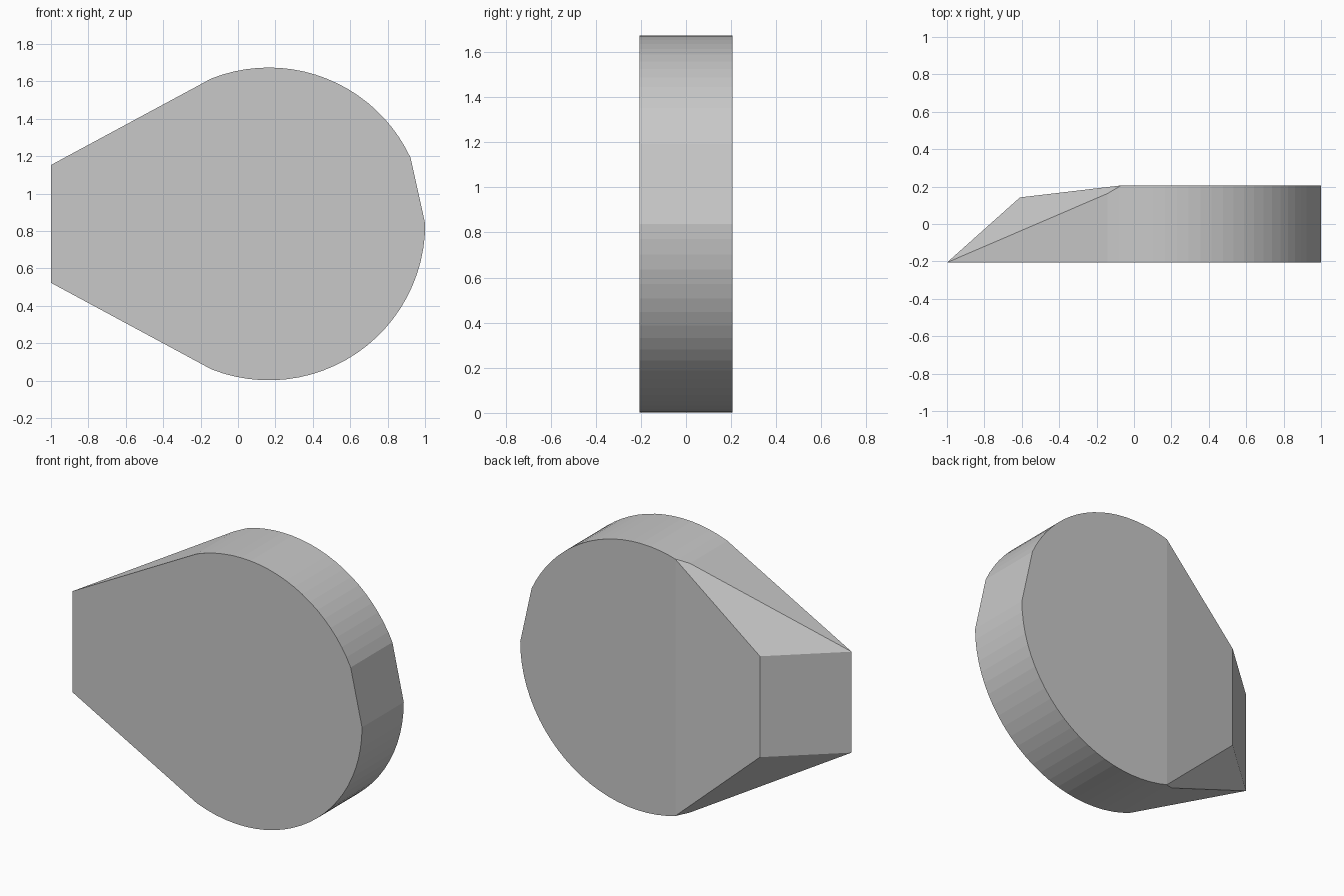
import bpy, bmesh
from math import radians, sin, cos
from mathutils import Vector

cube = bpy.data.objects.get("Cube")
if cube:
    bpy.data.objects.remove(cube)

# Main dimensions
CX, CZ, R = 0.165, 0.838, 0.836     # round head
HALF_T = 0.206                      # half thickness
TIP_Z = 0.315                       # half height of the blunt tip


def arc(start, end, steps):
    """Points along the round head, angles in degrees."""
    angles = [radians(start + (end - start) * i / steps) for i in range(steps + 1)]
    return [(CX + R * cos(a), CZ + R * sin(a)) for a in angles]


# Outline: tip, lower arc, flat chord on the side, upper arc
outline = [(-1, CZ + TIP_Z), (-1, CZ - TIP_Z)]
outline += arc(-111.5, 0, 24) + arc(25, 111.5, 20)

bm = bmesh.new()
front = bm.faces.new([bm.verts.new((x, -HALF_T, z)) for x, z in outline])
extruded = bmesh.ops.extrude_face_region(bm, geom=[front], use_keep_orig=True)
back_verts = [g for g in extruded["geom"] if isinstance(g, bmesh.types.BMVert)]
bmesh.ops.translate(bm, verts=back_verts, vec=(0, 2 * HALF_T, 0))
bmesh.ops.recalc_face_normals(bm, faces=bm.faces)


def slice_off(a, b, c):
    """Cut along the plane through three points, keep the head side, cap the cut."""
    a, b, c = Vector(a), Vector(b), Vector(c)
    normal = (b - a).cross(c - a).normalized()
    if normal.dot(Vector((CX, 0, CZ)) - a) > 0:
        normal.negate()
    cut = bmesh.ops.bisect_plane(
        bm, geom=bm.verts[:] + bm.edges[:] + bm.faces[:], dist=1e-5,
        plane_co=a, plane_no=normal, clear_outer=True)
    edges = [g for g in cut["geom_cut"] if isinstance(g, bmesh.types.BMEdge)]
    bmesh.ops.holes_fill(bm, edges=[e for e in edges if e.is_boundary], sides=0)


# Bevelled tip, sloped back, then the two mirrored corner facets
slice_off((-1, -HALF_T, 0), (-0.61, 0.142, 0), (-1, -HALF_T, 1))
slice_off((-0.61, 0.142, 0), (-0.07, HALF_T, 0), (-0.61, 0.142, 1))
for side in (1, -1):
    slice_off((-1, -HALF_T, CZ + side * TIP_Z),
              (-0.61, 0.142, CZ + side * TIP_Z),
              (-0.07, HALF_T, CZ + side * 0.802))

bmesh.ops.remove_doubles(bm, verts=bm.verts, dist=1e-4)
bmesh.ops.recalc_face_normals(bm, faces=bm.faces)
mesh = bpy.data.meshes.new("wedge_head")
bm.to_mesh(mesh)
bm.free()

# Plain grey
grey = bpy.data.materials.new("plain grey")
grey.use_nodes = True
colour = (0.58, 0.58, 0.58, 1)
grey.diffuse_color = colour
grey.node_tree.nodes["Principled BSDF"].inputs["Base Color"].default_value = colour
mesh.materials.append(grey)

wedge = bpy.data.objects.new("wedge_head", mesh)
bpy.context.collection.objects.link(wedge)
